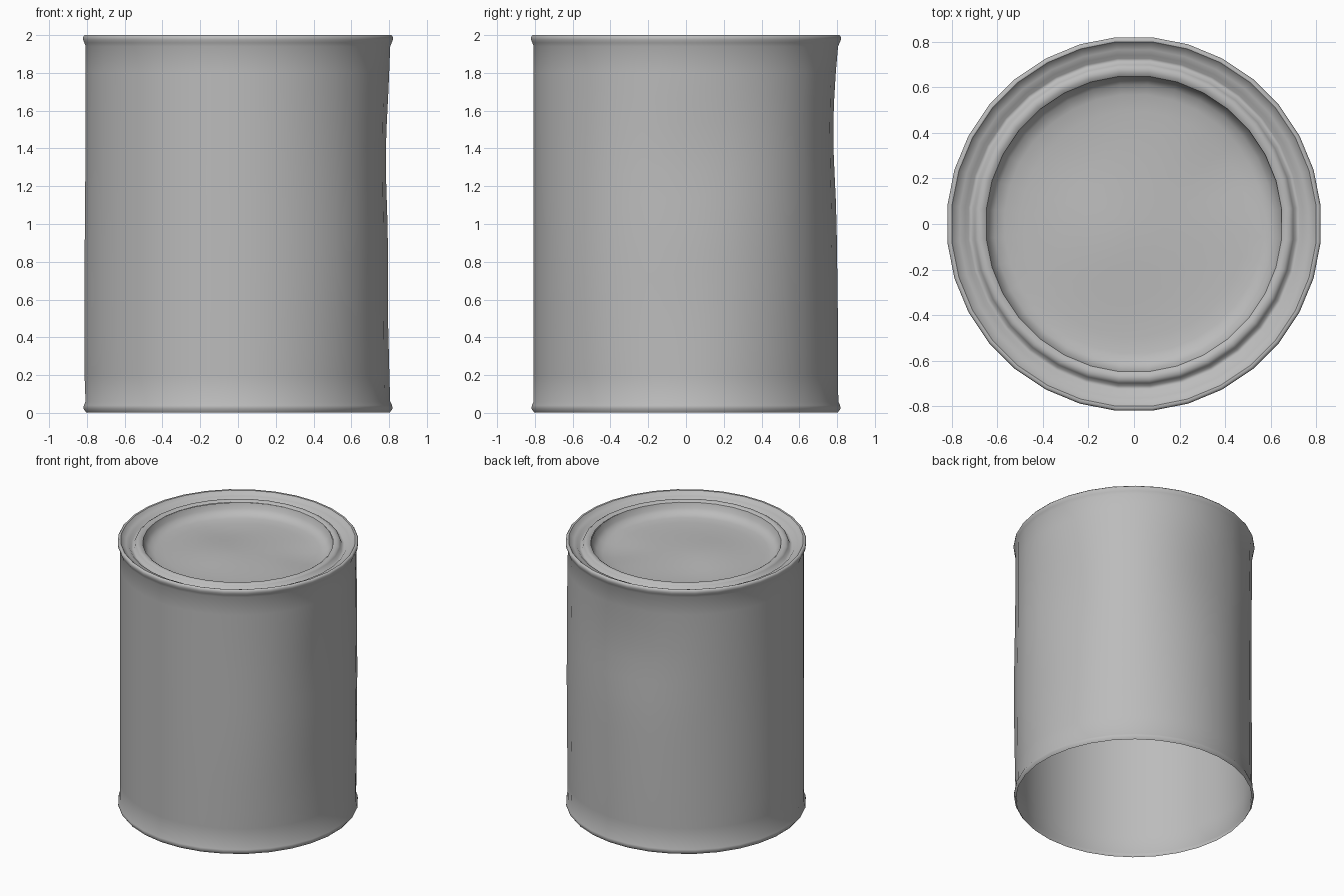
import bpy, bmesh, math

SEGMENTS = 32

cube = bpy.data.objects.get("Cube")
if cube:
    bpy.data.objects.remove(cube, do_unlink=True)

metal = bpy.data.materials.new("grey_metal")
metal.use_nodes = True
GREY = (0.5, 0.5, 0.5, 1)
metal.diffuse_color = GREY
metal.node_tree.nodes["Principled BSDF"].inputs["Base Color"].default_value = GREY

# Wall dents (positive) and bulges: direction, height, depth, angular width, height width
DENTS = (
    (95, 1.5, 0.032, 0.42, 0.36),
    (90, 0.9, 0.006, 0.4, 0.4),
    (3, 1.35, 0.028, 0.36, 0.38),
    (0, 0.6, 0.014, 0.3, 0.4),
    (135, 1.0, 0.007, 0.3, 0.8),
    (45, 1.1, -0.01, 0.3, 0.8),
    (-45, 0.8, -0.012, 0.35, 0.6),
    (180, 0.5, -0.008, 0.4, 0.7),
)


def bell(value, width):
    return math.exp(-(value / width) ** 2)


def dented(angle, r, z):
    """Push the wall in or out, leaving the rims round."""
    rim_fade = min(1, max(0, min(z, 2 - z) - 0.03) / 0.15)
    for a, h, depth, wa, wh in DENTS:
        turn = math.remainder(angle - math.radians(a), math.tau)
        r -= rim_fade * depth * bell(turn, wa) * bell(z - h, wh)
    return r, z


def panel_bumps(angle, r, z):
    """Shallow dents and bulges of the lid panel."""
    x, y = r * math.cos(angle), r * math.sin(angle)
    z -= 0.02 * bell(math.hypot(x - 0.45, y - 0.25), 0.18)
    z += 0.015 * bell(math.hypot(x + 0.1, y + 0.1), 0.25)
    z -= 0.012 * bell(math.hypot(x + 0.3, y - 0.3), 0.2)
    return r, z


def round_shape(angle, r, z):
    return r, z


def lathe(name, profile, shape, cap_last=False):
    """Revolve a profile of (radius, z), moving each point with shape(angle, r, z)."""
    bm = bmesh.new()
    rings = []
    for r, z in profile:
        ring = []
        for i in range(SEGMENTS):
            a = math.tau * (i + 0.5) / SEGMENTS
            nr, nz = shape(a, r, z)
            ring.append(bm.verts.new((nr * math.cos(a), nr * math.sin(a), nz)))
        rings.append(ring)
    for low, high in zip(rings, rings[1:]):
        for i in range(SEGMENTS):
            j = (i + 1) % SEGMENTS
            bm.faces.new((low[i], low[j], high[j], high[i]))
    if cap_last:
        bm.faces.new(rings[-1])
    for face in bm.faces:
        face.smooth = True
    mesh = bpy.data.meshes.new(name)
    bm.to_mesh(mesh)
    bm.free()
    mesh.materials.append(metal)
    obj = bpy.data.objects.new(name, mesh)
    bpy.context.collection.objects.link(obj)


# Dented body with rolled rims, open underneath
rows = [(0.81, 0.06 + 1.88 * i / 14) for i in range(15)]
body = ([(0.808, 0.003), (0.822, 0.022), (0.82, 0.04)] + rows
        + [(0.818, 1.96), (0.824, 1.975), (0.824, 1.99), (0.816, 2.0), (0.804, 1.998)])
lathe("can_body", body, dented)

# Top flange, groove and raised lid bead
ring = [(0.804, 1.998), (0.79, 1.982), (0.768, 1.972), (0.745, 1.968), (0.73, 1.95),
        (0.714, 1.95), (0.702, 1.978), (0.687, 1.988), (0.667, 1.988), (0.652, 1.978)]
lathe("lid_ring", ring, round_shape)

# Sunken lid panel
panel = [(0.652, 1.978), (0.64, 1.94), (0.615, 1.912), (0.57, 1.9), (0.5, 1.895)]
panel += [(0.4 - 0.09 * i, 1.893) for i in range(5)]
lathe("lid_panel", panel, panel_bumps, cap_last=True)
